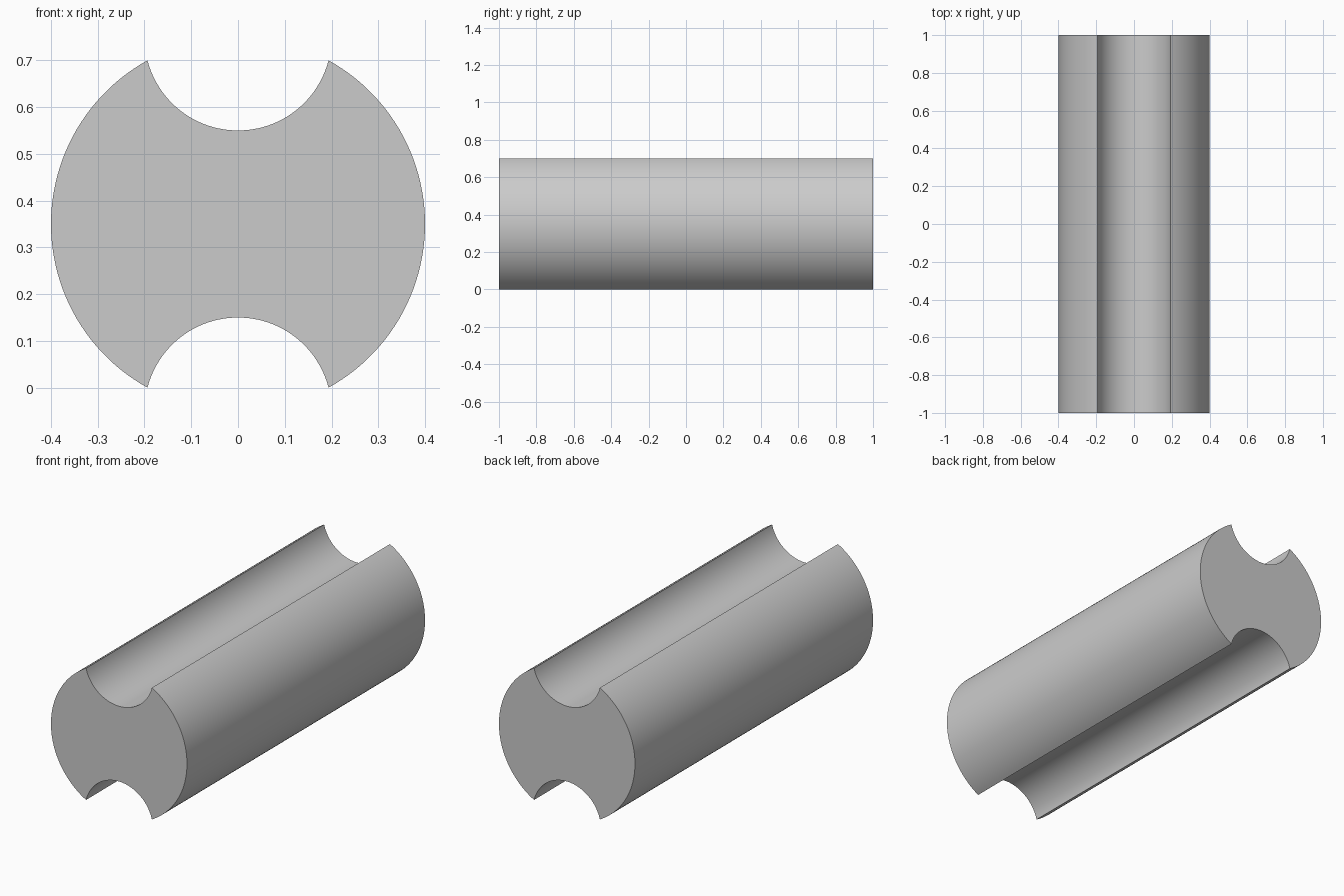
import bpy, bmesh, math

# Remove the default cube
cube = bpy.data.objects.get("Cube")
if cube:
    bpy.data.objects.remove(cube, do_unlink=True)

LENGTH = 2.0
RADIUS = 0.4          # outer bar radius
GROOVE = 0.2          # groove radius, centred on the bar's rim
HALF_HEIGHT = RADIUS - GROOVE ** 2 / (2 * RADIUS)
HALF_GAP = math.sqrt(RADIUS ** 2 - HALF_HEIGHT ** 2)
STEPS = 48


def arc(cz, radius, start, end):
    """Points along an arc in the XZ plane, leaving out the last one."""
    return [(radius * math.cos(start + (end - start) * i / STEPS),
             cz + radius * math.sin(start + (end - start) * i / STEPS))
            for i in range(STEPS)]


# Cross-section: right flank, top groove, then the same turned half way round
rim = math.atan2(HALF_HEIGHT, HALF_GAP)
dip = math.atan2(HALF_HEIGHT - RADIUS, HALF_GAP)
half = arc(0, RADIUS, -rim, rim) + arc(RADIUS, GROOVE, dip, -math.pi - dip)
profile = half + [(-x, -z) for x, z in half]

# Extrude the cross-section along the bar
bm = bmesh.new()
cap = bm.faces.new([bm.verts.new((x, -LENGTH / 2, z + HALF_HEIGHT)) for x, z in profile])
result = bmesh.ops.extrude_face_region(bm, geom=[cap], use_keep_orig=True)
moved = [v for v in result["geom"] if isinstance(v, bmesh.types.BMVert)]
bmesh.ops.translate(bm, verts=moved, vec=(0, LENGTH, 0))
bmesh.ops.recalc_face_normals(bm, faces=bm.faces)
mesh = bpy.data.meshes.new("grooved_bar")
bm.to_mesh(mesh)
bm.free()
bar = bpy.data.objects.new("grooved_bar", mesh)
bpy.context.collection.objects.link(bar)

# Plain grey material
grey = bpy.data.materials.new("plain_grey")
grey.use_nodes = True
colour = (0.6, 0.6, 0.6, 1)
grey.diffuse_color = colour
grey.node_tree.nodes["Principled BSDF"].inputs["Base Color"].default_value = colour
mesh.materials.append(grey)

# Smooth curved walls, sharp rims and ends
bpy.ops.object.select_all(action="DESELECT")
bar.select_set(True)
bpy.context.view_layer.objects.active = bar
bpy.ops.object.shade_smooth_by_angle(angle=math.radians(30))
